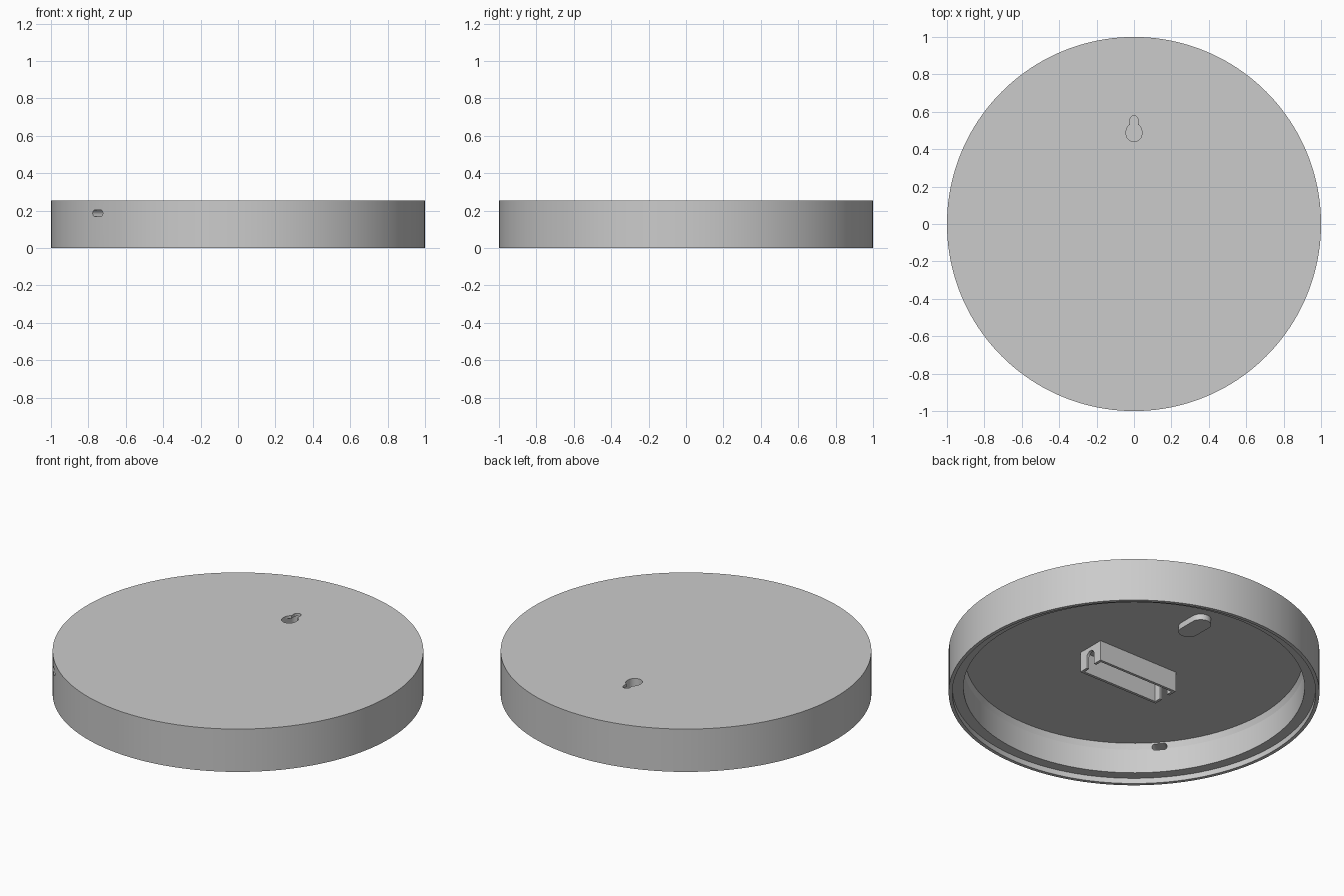
import bpy, bmesh, math
from mathutils import Matrix, Vector

cube = bpy.data.objects.get("Cube")
if cube:
    bpy.data.objects.remove(cube, do_unlink=True)

grey = bpy.data.materials.new("light_grey")
grey.use_nodes = True
colour = (0.6, 0.6, 0.6, 1)
grey.diffuse_color = colour
grey.node_tree.nodes["Principled BSDF"].inputs["Base Color"].default_value = colour


def finish(name, bm):
    bmesh.ops.recalc_face_normals(bm, faces=bm.faces)
    mesh = bpy.data.meshes.new(name)
    bm.to_mesh(mesh)
    bm.free()
    mesh.materials.append(grey)
    ob = bpy.data.objects.new(name, mesh)
    bpy.context.collection.objects.link(ob)
    return ob


def lathe(name, profile, steps=160):
    """Closed turned solid; the profile ends are capped with discs."""
    bm = bmesh.new()
    rings = []
    for r, z in profile:
        rings.append([bm.verts.new((r * math.cos(a), r * math.sin(a), z))
                      for a in (math.tau * i / steps for i in range(steps))])
    for low, high in zip(rings, rings[1:]):
        for i in range(steps):
            j = (i + 1) % steps
            bm.faces.new((low[i], low[j], high[j], high[i]))
    bm.faces.new(rings[0])
    bm.faces.new(rings[-1])
    return finish(name, bm)


def stadium(name, radius, y0, y1, z0, z1, matrix=Matrix(), steps=16):
    """Round-ended bar along y, with arc centres at y0 and y1."""
    bm = bmesh.new()
    outline = []
    for centre, start in ((y1, 0), (y0, math.pi)):
        for i in range(steps + 1):
            a = start + math.pi * i / steps
            outline.append((radius * math.cos(a), centre + radius * math.sin(a)))
    face = bm.faces.new([bm.verts.new((x, y, z0)) for x, y in outline])
    top = bmesh.ops.extrude_face_region(bm, geom=[face])["geom"]
    bmesh.ops.translate(bm, vec=(0, 0, z1 - z0),
                        verts=[v for v in top if isinstance(v, bmesh.types.BMVert)])
    bm.transform(matrix)
    return finish(name, bm)


def box(name, low, high):
    low, high = Vector(low), Vector(high)
    bm = bmesh.new()
    bmesh.ops.create_cube(bm, size=1, matrix=Matrix.Translation((low + high) / 2)
                          @ Matrix.Diagonal((*(high - low), 1)))
    return finish(name, bm)


def combine(target, other, operation):
    mod = target.modifiers.new(operation.lower(), "BOOLEAN")
    mod.operation, mod.solver, mod.object = operation, "EXACT", other
    bpy.context.view_layer.objects.active = target
    bpy.ops.object.modifier_apply(modifier=mod.name)
    bpy.data.objects.remove(other, do_unlink=True)


TOP, FLOOR = 0.255, 0.21

# Shallow round housing, open below, with a stepped rim
housing = lathe("housing", [(0.3, FLOOR), (0.91, FLOOR), (0.92, 0.175), (0.92, 0.032),
                            (0.98, 0.032), (0.98, 0), (1, 0), (1, TOP)])

# Hanger boss under the top, hollowed behind a keyhole opening
combine(housing, stadium("hanger_boss", 0.056, 0.46, 0.56, 0.175, 0.23), "UNION")
combine(housing, stadium("hanger_pocket", 0.042, 0.482, 0.555, 0.19, 0.238), "DIFFERENCE")
combine(housing, stadium("keyhole_wide", 0.042, 0.482, 0.495, 0.2, 0.3), "DIFFERENCE")
combine(housing, stadium("keyhole_slot", 0.021, 0.49, 0.558, 0.2, 0.3), "DIFFERENCE")

# Small cable slot through the side wall
outward = math.atan2(-0.66, -0.75)
aim = (Matrix.Translation((0, 0, 0.186)) @ Matrix.Rotation(outward, 4, "Z")
       @ Matrix.Rotation(math.pi / 2, 4, "Y"))
combine(housing, stadium("cable_slot", 0.017, -0.024, 0.024, 0.86, 1.1, aim), "DIFFERENCE")

# Open battery tray with a round-topped notch through both ends
half, y0, y1, wall = 0.265, -0.135, 0.035, 0.016
tray = box("battery_tray", (-half, y0, 0.09), (half, y1, FLOOR + 0.005))
combine(tray, box("tray_hollow", (wall - half, y0 + wall, 0), (half - wall, y1 - wall, 0.3)),
        "DIFFERENCE")
across = (Matrix.Translation((0, (y0 + y1) / 2, 0)) @ Matrix.Rotation(math.pi / 2, 4, "X")
          @ Matrix.Rotation(math.pi / 2, 4, "Y"))
combine(tray, stadium("tray_notch", 0.03, 0, 0.155, -0.5, 0.5, across), "DIFFERENCE")

# Smooth the curved walls and keep the corners crisp
for ob in (housing, tray):
    bpy.ops.object.select_all(action="DESELECT")
    ob.select_set(True)
    bpy.context.view_layer.objects.active = ob
    bpy.ops.object.shade_smooth_by_angle(angle=math.radians(15))
